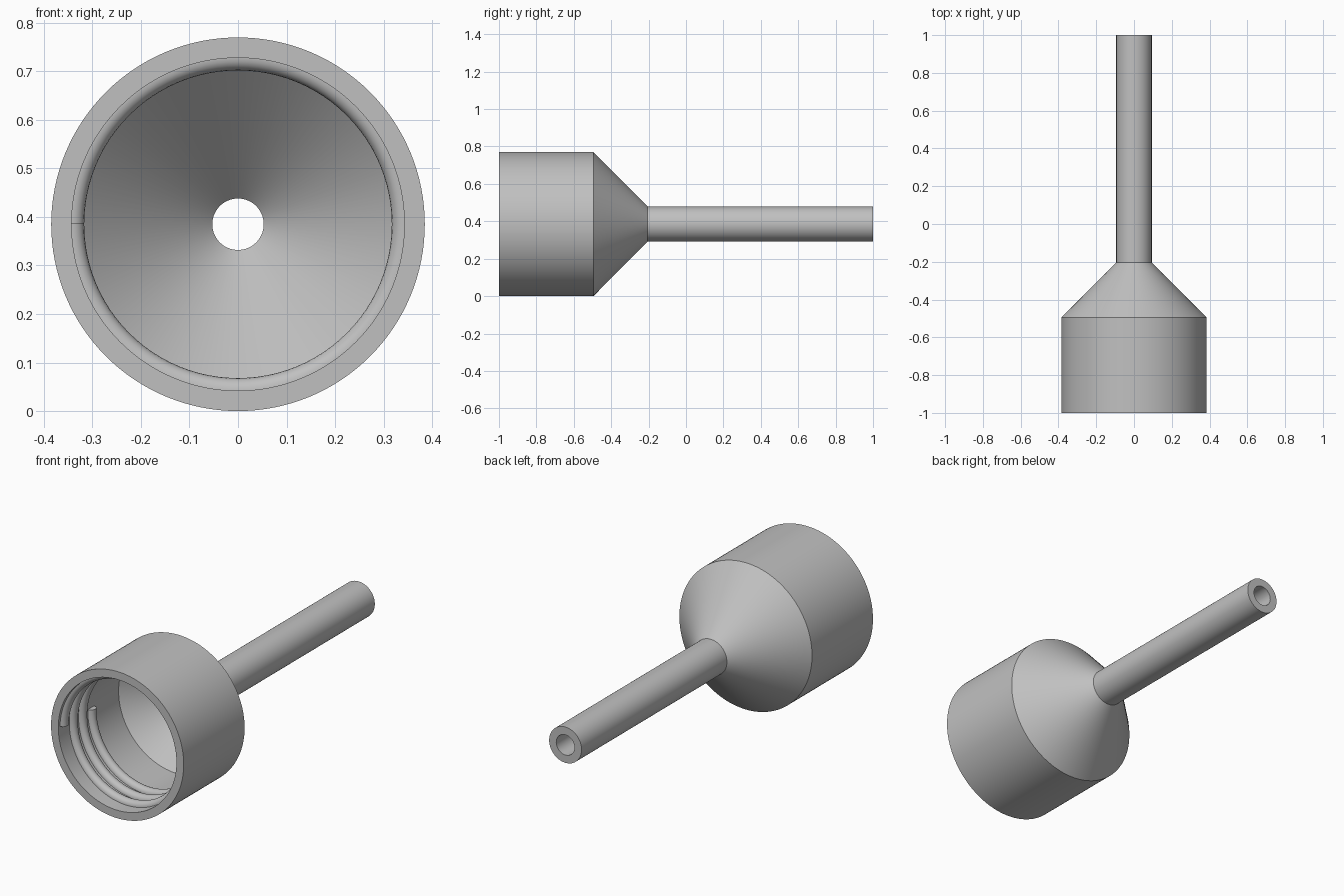
import bpy, bmesh, math
from mathutils import Vector

if "Cube" in bpy.data.objects:
    bpy.data.objects.remove(bpy.data.objects["Cube"])

CZ = 0.385        # height of the central axis
SEGS = 128

grey = bpy.data.materials.new("plain grey")
grey.diffuse_color = (0.53, 0.53, 0.53, 1)
grey.use_nodes = True
grey.node_tree.nodes["Principled BSDF"].inputs["Base Color"].default_value = grey.diffuse_color


def finish(name, bm):
    bmesh.ops.recalc_face_normals(bm, faces=bm.faces[:])
    me = bpy.data.meshes.new(name)
    bm.to_mesh(me)
    bm.free()
    ob = bpy.data.objects.new(name, me)
    me.materials.append(grey)
    bpy.context.collection.objects.link(ob)
    bpy.ops.object.select_all(action='DESELECT')
    ob.select_set(True)
    bpy.context.view_layer.objects.active = ob
    bpy.ops.object.shade_smooth_by_angle(angle=math.radians(30))
    return ob


def ring_point(r, y, t):
    return Vector((-r * math.cos(t), y, CZ + r * math.sin(t)))


def skin(bm, rings, closed):
    # Bridge consecutive closed sections with quads
    n = len(rings[0])
    for i in range(len(rings) if closed else len(rings) - 1):
        a, b = rings[i], rings[(i + 1) % len(rings)]
        for j in range(n):
            k = (j + 1) % n
            bm.faces.new((a[j], a[k], b[k], b[j]))


# Hollow funnel: cup, cone and tube as one closed profile (radius, y)
profile = [(0.385, -1), (0.385, -0.495), (0.094, -0.205), (0.094, 1),
           (0.053, 1), (0.053, -0.21), (0.343, -0.5), (0.343, -1)]
bm = bmesh.new()
rings = [[bm.verts.new(ring_point(r, y, 2 * math.pi * i / SEGS))
          for r, y in profile] for i in range(SEGS)]
skin(bm, rings, True)
finish("funnel_body", bm)

# Half-round internal screw thread, three turns from mouth inward
TURNS, PITCH, START, RAD, ARC, STEPS = 3, 0.077, -0.96, 0.026, 10, 96
bm = bmesh.new()
rings = []
for i in range(TURNS * STEPS + 1):
    turn = i / STEPS
    y = START + PITCH * turn
    section = [(0.343 - RAD * math.sin(math.pi * k / ARC),
                y - RAD * math.cos(math.pi * k / ARC)) for k in range(ARC + 1)]
    section += [(0.35, y + RAD), (0.35, y - RAD)]   # root buried in the wall
    rings.append([bm.verts.new(ring_point(r, v, 2 * math.pi * turn))
                  for r, v in section])
skin(bm, rings, False)
bm.faces.new(rings[0])
bm.faces.new(rings[-1])
finish("screw_thread", bm)
